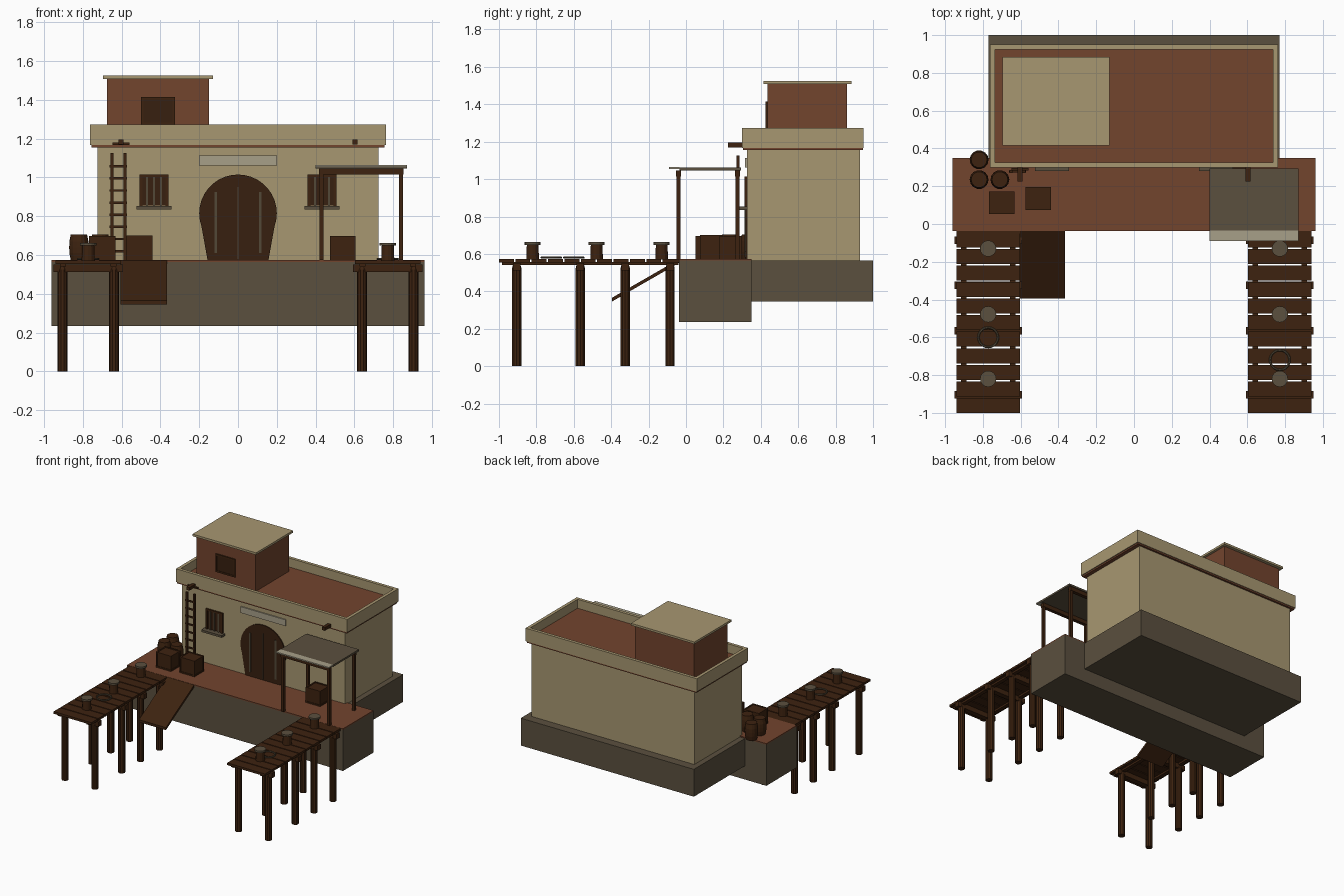
import bpy, bmesh, math
from mathutils import Vector

if "Cube" in bpy.data.objects:
    bpy.data.objects.remove(bpy.data.objects["Cube"])


def mat(name, r, g, b):
    m = bpy.data.materials.new(name)
    m.diffuse_color = (r, g, b, 1)
    m.use_nodes = True
    m.node_tree.nodes["Principled BSDF"].inputs["Base Color"].default_value = m.diffuse_color
    return m


PLASTER = mat("sand plaster", .39, .31, .165)
CLAY = mat("terracotta", .17, .058, .027)
STONE = mat("grey stone", .104, .08, .049)
WOOD = mat("dark wood", .047, .0165, .005)
DOORWOOD = mat("door wood", .038, .014, .005)
IRON = mat("iron", .085, .065, .038)
PALE = mat("pale cloth", .39, .35, .25)


def finish(name, bm, m):
    bmesh.ops.recalc_face_normals(bm, faces=bm.faces)
    me = bpy.data.meshes.new(name)
    bm.to_mesh(me)
    bm.free()
    me.materials.append(m)
    ob = bpy.data.objects.new(name, me)
    bpy.context.collection.objects.link(ob)
    return ob


def add_box(bm, x0, x1, y0, y1, z0, z1):
    vs = bmesh.ops.create_cube(bm, size=1)["verts"]
    for v in vs:
        v.co = Vector((x0 + (v.co.x + .5) * (x1 - x0),
                       y0 + (v.co.y + .5) * (y1 - y0),
                       z0 + (v.co.z + .5) * (z1 - z0)))


def boxes(name, m, *dims):
    bm = bmesh.new()
    for d in dims:
        add_box(bm, *d)
    return finish(name, bm, m)


def lathe(name, m, x, y, profile, n=12):
    """Closed solid of revolution from (radius, z) points."""
    bm = bmesh.new()
    rings = [[bm.verts.new((x + r * math.cos(2 * math.pi * i / n),
                            y + r * math.sin(2 * math.pi * i / n), z))
              for i in range(n)] for r, z in profile]
    for a, b in zip(rings, rings[1:]):
        for i in range(n):
            bm.faces.new((a[i], a[(i + 1) % n], b[(i + 1) % n], b[i]))
    bm.faces.new(rings[0])
    bm.faces.new(rings[-1])
    return finish(name, bm, m)


def extrude_profile(name, m, pts, vec):
    bm = bmesh.new()
    f = bm.faces.new([bm.verts.new(p) for p in pts])
    r = bmesh.ops.extrude_face_region(bm, geom=[f])
    bmesh.ops.translate(bm, vec=vec, verts=[v for v in r["geom"] if isinstance(v, bmesh.types.BMVert)])
    return finish(name, bm, m)


# Quay and foundation
boxes("quay_wall", STONE, (-.96, .96, -.037, .35, .235, .565))
boxes("quay_paving", CLAY, (-.96, .96, -.037, .35, .565, .574))
boxes("house_foundation", STONE, (-.77, .77, .31, 1.0, .345, .565))

# House body, cornice, parapet and roof
boxes("house_walls", PLASTER, (-.725, .725, .325, .93, .565, 1.16))
boxes("cornice_band", CLAY, (-.755, .755, .305, .945, 1.155, 1.167))
PX, PY0, PY1, T = .762, .30, .95, .025
boxes("parapet", PLASTER,
      (-PX, PX, PY0, PY0 + T, 1.167, 1.272), (-PX, PX, PY1 - T, PY1, 1.167, 1.272),
      (-PX, -PX + T, PY0 + T, PY1 - T, 1.167, 1.272), (PX - T, PX, PY0 + T, PY1 - T, 1.167, 1.272))
boxes("flat_roof", CLAY, (-PX + T, PX - T, PY0 + T, PY1 - T, 1.167, 1.2))

# Roof room
boxes("roof_room", CLAY, (-.675, -.15, .435, .86, 1.2, 1.508))
boxes("roof_room_slab", PLASTER, (-.695, -.13, .415, .885, 1.508, 1.525))
boxes("roof_room_shutter", DOORWOOD, (-.49, -.335, .429, .435, 1.28, 1.405))
boxes("roof_room_window_frame", WOOD,
      (-.5, -.487, .425, .435, 1.27, 1.415), (-.338, -.325, .425, .435, 1.27, 1.415),
      (-.487, -.338, .425, .435, 1.402, 1.415), (-.487, -.338, .425, .435, 1.27, 1.283))

# Horseshoe door with iron straps and sign plate
arc = [(.2 * math.cos(math.radians(a)), .317, .815 + .2 * math.sin(math.radians(a)))
       for a in range(-20, 201, 10)]
extrude_profile("arched_door", DOORWOOD, [(.157, .317, .574)] + arc + [(-.157, .317, .574)], (0, .009, 0))
boxes("door_straps", IRON, *[(x - .007, x + .007, .312, .318, .61, .925) for x in (-.115, .115)])
boxes("door_seam", IRON, (-.003, .003, .314, .318, .58, .95))
boxes("blank_lintel_plate", PALE, (-.2, .2, .316, .326, 1.062, 1.112))

# Barred windows
for side, s in (("left", -1), ("right", 1)):
    c = s * .433
    boxes(side + "_window_pane", DOORWOOD, (c - .072, c + .072, .32, .326, .855, 1.013))
    boxes(side + "_window_frame", WOOD,
          (c - .075, c - .06, .313, .326, .853, 1.015), (c + .06, c + .075, .313, .326, .853, 1.015),
          (c - .06, c + .06, .313, .326, 1.002, 1.015))
    boxes(side + "_window_bars", IRON,
          *[(c + d - .006, c + d + .006, .314, .322, .853, 1.003) for d in (-.036, 0, .036)])
    boxes(side + "_window_sill", STONE, (c - .09, c + .09, .28, .326, .836, .853))

# Beam ends under the parapet
for side, s in (("left", -1), ("right", 1)):
    boxes(side + "_beam_end", WOOD, (s * .603 - .013, s * .603 + .013, .225, .335, 1.17, 1.195))
    boxes(side + "_beam_peg", WOOD, (s * .603 - .045, s * .603 + .045, .282, .296, 1.168, 1.18)) if s < 0 else None

# Ladder
boxes("ladder_rails", WOOD, *[(x - .008, x + .008, .27, .286, .574, 1.125) for x in (-.65, -.583)])
boxes("ladder_rungs", WOOD, *[(-.662, -.571, .273, .283, z - .006, z + .006)
                              for z in [.62 + i * .0625 for i in range(8)]])

# Awning
boxes("awning_posts", WOOD, *[(x - .011, x + .011, y - .011, y + .011, .574, 1.02)
                              for x in (.43, .84) for y in (-.04, .275)])
boxes("awning_beams", WOOD, *[(.418, .852, y - .014, y + .014, 1.015, 1.047) for y in (-.04, .275)])
boxes("awning_cover", STONE, (.4, .87, -.035, .295, 1.047, 1.062))
boxes("awning_front_edge", PALE, (.4, .87, -.09, -.035, 1.054, 1.064))


# Crates
def crate(name, x0, x1, y0, y1, z0, z1, e=.011):
    d = [(x0 + .004, x1 - .004, y0 + .004, y1 - .004, z0, z1 - .004)]
    for z in (z0, z1 - e):
        d += [(x0, x1, y, y + e, z, z + e) for y in (y0, y1 - e)]
        d += [(x, x + e, y0 + e, y1 - e, z, z + e) for x in (x0, x1 - e)]
    d += [(x, x + e, y, y + e, z0 + e, z1 - e) for x in (x0, x1 - e) for y in (y0, y1 - e)]
    boxes(name, WOOD, *d)


crate("crate_middle", -.575, -.44, .075, .195, .574, .7)
crate("crate_left", -.768, -.632, .052, .172, .574, .697)
crate("crate_right", .475, .605, .18, .3, .574, .697)

# Barrels
for i, (x, y) in enumerate([(-.82, .34), (-.82, .235), (-.71, .235)]):
    lathe("barrel_%d" % i, WOOD, x, y,
          [(.042, .574), (.049, .61), (.05, .64), (.049, .67), (.042, .705)], 14)

# Docks: planks, crossbeams, piles, bollards, rope coils
for side, s in (("left", -1), ("right", 1)):
    c = s * .772
    n, y0, y1 = 11, -1.0, -.037
    p = (y1 - y0) / n
    boxes(side + "_dock_planks", WOOD,
          *[(c - .168, c + .168, y0 + i * p, y0 + (i + 1) * p - (.008 if i < n - 1 else 0), .555, .573)
            for i in range(n)])
    boxes(side + "_dock_stringers", WOOD,
          *[(c + d - .015, c + d + .015, -.985, -.04, .54, .556) for d in (-.13, .13)])
    for j, y in enumerate((-.905, -.565, -.325, -.085)):
        boxes("%s_crossbeam_%d" % (side, j), WOOD, (c - .178, c + .178, y - .02, y + .02, .512, .552))
        for k, d in enumerate((-.133, .133)):
            lathe("%s_pile_%d_%d" % (side, j, k), WOOD, c + d, y,
                  [(.026, 0), (.026, .525), (.019, .548)], 10)
    for j, y in enumerate((-.82, -.478, -.13)):
        lathe("%s_bollard_%d" % (side, j), WOOD, c, y, [(.034, .57), (.031, .65)])
        lathe("%s_bollard_cap_%d" % (side, j), STONE, c, y, [(.043, .648), (.043, .663)], 16)
    bpy.ops.mesh.primitive_torus_add(location=(c, -.6 if s < 0 else -.72, .58), major_radius=.052,
                                     minor_radius=.006, major_segments=20, minor_segments=6)
    ob = bpy.context.object
    ob.name = side + "_rope_coil"
    ob.data.materials.append(IRON)

# Boarding ramp
extrude_profile("boarding_ramp", WOOD,
                [(-.605, -.037, .572), (-.605, -.395, .366), (-.605, -.395, .346), (-.605, -.037, .552)],
                (.24, 0, 0))
